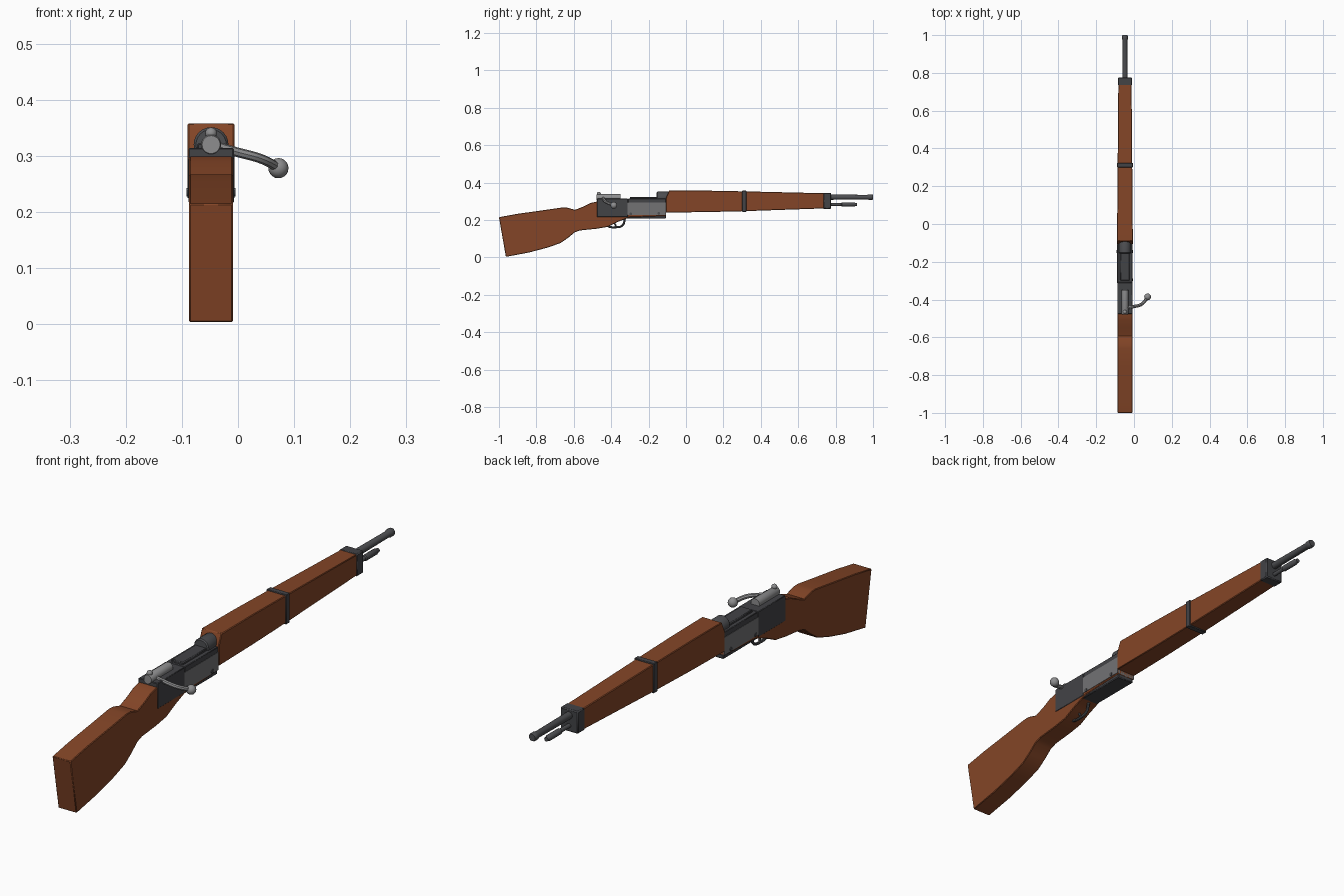
import bpy, bmesh, math
from mathutils import Vector

if "Cube" in bpy.data.objects:
    bpy.data.objects.remove(bpy.data.objects["Cube"])

CX = -0.048  # centre line of the long body


def material(name, r, g, b):
    m = bpy.data.materials.new(name)
    m.use_nodes = True
    m.diffuse_color = (r, g, b, 1)
    m.node_tree.nodes["Principled BSDF"].inputs["Base Color"].default_value = (r, g, b, 1)
    return m


wood = material("walnut_wood", 0.23, 0.06, 0.02)
dark = material("dark_steel", 0.055, 0.056, 0.062)
blued = material("blued_steel", 0.075, 0.077, 0.083)
plate = material("plate_steel", 0.17, 0.17, 0.175)
bright = material("bright_steel", 0.27, 0.27, 0.275)


def finish(name, bm, mat, bevel=0.0):
    bmesh.ops.recalc_face_normals(bm, faces=bm.faces)
    me = bpy.data.meshes.new(name)
    bm.to_mesh(me)
    bm.free()
    me.materials.append(mat)
    ob = bpy.data.objects.new(name, me)
    bpy.context.collection.objects.link(ob)
    if bevel:
        mod = ob.modifiers.new("bevel", "BEVEL")
        mod.width, mod.segments, mod.limit_method = bevel, 1, "ANGLE"
        mod.angle_limit = math.radians(50)
    smooth(ob)
    return ob


def smooth(ob):
    bpy.ops.object.select_all(action="DESELECT")
    ob.select_set(True)
    bpy.context.view_layer.objects.active = ob
    bpy.ops.object.shade_smooth_by_angle(angle=math.radians(32))


def prism(name, profile, half, mat, bevel=0.0):
    """Extrude a side outline (y, z) across x; half gives the half width at y."""
    bm = bmesh.new()
    sides = [[bm.verts.new((CX + s * half(y), y, z)) for y, z in profile] for s in (-1, 1)]
    for side in sides:
        bm.faces.new(side)
    n = len(profile)
    for i in range(n):
        j = (i + 1) % n
        bm.faces.new((sides[0][i], sides[0][j], sides[1][j], sides[1][i]))
    return finish(name, bm, mat, bevel)


def box(name, half, y0, y1, z0, z1, mat, bevel=0.0):
    outline = [(y0, z0), (y1, z0), (y1, z1), (y0, z1)]
    return prism(name, outline, lambda y: half, mat, bevel)


def lathe(name, z, rings, mat, seg=20):
    """Round part along y from (y, radius) rings."""
    bm = bmesh.new()
    loops = []
    for y, r in rings:
        loops.append([bm.verts.new((CX + r * math.cos(2 * math.pi * k / seg), y,
                                    z + r * math.sin(2 * math.pi * k / seg))) for k in range(seg)])
    for a, b in zip(loops, loops[1:]):
        for k in range(seg):
            bm.faces.new((a[k], a[(k + 1) % seg], b[(k + 1) % seg], b[k]))
    bm.faces.new(loops[0])
    bm.faces.new(loops[-1])
    return finish(name, bm, mat)


def ball(name, pos, r, mat):
    bm = bmesh.new()
    bmesh.ops.create_uvsphere(bm, u_segments=16, v_segments=10, radius=r)
    bmesh.ops.translate(bm, verts=bm.verts, vec=Vector(pos))
    return finish(name, bm, mat)


def tube(name, points, r, mat):
    cu = bpy.data.curves.new(name, "CURVE")
    cu.dimensions = "3D"
    cu.bevel_depth, cu.bevel_resolution, cu.use_fill_caps = r, 2, True
    cu.resolution_u = 6
    sp = cu.splines.new("BEZIER")
    sp.bezier_points.add(len(points) - 1)
    for bp, p in zip(sp.bezier_points, points):
        bp.co = p
        bp.handle_left_type = bp.handle_right_type = "AUTO"
    cu.materials.append(mat)
    ob = bpy.data.objects.new(name, cu)
    bpy.context.collection.objects.link(ob)
    bpy.ops.object.select_all(action="DESELECT")
    ob.select_set(True)
    bpy.context.view_layer.objects.active = ob
    bpy.ops.object.convert(target="MESH")
    smooth(bpy.context.object)


def stock_half(y):
    if y < -0.15:
        return 0.039
    return 0.042 - 0.007 * max(0, y + 0.1) / 0.84


# Wooden stock: butt, wrist, and the bed below the receiver
prism("stock", [
    (-1, 0.215), (-0.9, 0.233), (-0.75, 0.254), (-0.66, 0.267), (-0.635, 0.266),
    (-0.594, 0.254), (-0.55, 0.271), (-0.51, 0.291), (-0.47, 0.3), (-0.107, 0.29),
    (-0.107, 0.222), (-0.3, 0.215), (-0.364, 0.19), (-0.42, 0.163), (-0.48, 0.153),
    (-0.567, 0.144), (-0.595, 0.134), (-0.63, 0.105), (-0.67, 0.077), (-0.738, 0.053),
    (-0.84, 0.026), (-0.963, 0.003)], lambda y: 0.039, wood, 0.0025)

# Wooden fore-end
prism("fore_end", [
    (-0.107, 0.24), (0.1, 0.242), (0.31, 0.247), (0.74, 0.262), (0.74, 0.343),
    (0.31, 0.353), (0.1, 0.357), (-0.09, 0.358), (-0.107, 0.318)], stock_half, wood, 0.0025)

# Receiver body, rails and side plates
box("receiver_rear", 0.0405, -0.476, -0.31, 0.216, 0.314, dark, 0.002)
box("receiver_front", 0.0395, -0.31, -0.107, 0.285, 0.314, dark, 0.002)
box("receiver_side_plate", 0.0408, -0.312, -0.107, 0.226, 0.294, plate)
box("breech_cover", 0.025, -0.3, -0.15, 0.31, 0.323, dark, 0.003)
box("floor_plate", 0.036, -0.325, -0.107, 0.208, 0.226, dark, 0.003)
lathe("receiver_ring", 0.32, [(-0.157, 0.027), (-0.152, 0.031), (-0.094, 0.031), (-0.085, 0.027)], blued, 24)

# Bolt with rear cap, cocking bead, and bent handle
lathe("bolt_body", 0.32, [(-0.478, 0.016), (-0.474, 0.018), (-0.35, 0.018)], bright)
ball("cocking_bead", (CX, -0.466, 0.34), 0.0105, bright)
tube("bolt_handle", [(CX, -0.445, 0.32), (-0.007, -0.438, 0.308),
                     (0.04, -0.425, 0.295), (0.072, -0.388, 0.279)], 0.0085, bright)
ball("bolt_knob", (0.072, -0.386, 0.278), 0.018, bright)

# Trigger and guard
tube("trigger_guard", [(CX, -0.432, 0.18), (CX, -0.418, 0.167), (CX, -0.38, 0.161),
                       (CX, -0.34, 0.171), (CX, -0.326, 0.205)], 0.0055, blued)
tube("trigger", [(CX, -0.378, 0.2), (CX, -0.382, 0.185), (CX, -0.374, 0.168)], 0.0045, blued)

# Cross screws showing on both sides
for i, (y, z) in enumerate([(-0.145, 0.235), (-0.295, 0.232)]):
    bm = bmesh.new()
    bmesh.ops.create_cone(bm, cap_ends=True, segments=12, radius1=0.0075, radius2=0.0075,
                          depth=0.087 if i == 0 else 0.084)
    for v in bm.verts:
        v.co = (CX + v.co.z, y + v.co.x, z + v.co.y)
    finish("cross_screw_%d" % (i + 1), bm, blued)

# Barrel bands
box("middle_band", 0.042, 0.3, 0.323, 0.243, 0.357, dark, 0.002)
box("nose_band", 0.0375, 0.733, 0.776, 0.259, 0.345, dark, 0.004)

# Barrel with flared muzzle, and cleaning rod below it
lathe("barrel", 0.322, [(0.7, 0.0145), (0.97, 0.0125), (0.98, 0.0155), (0.995, 0.0155), (1, 0.013)], blued)
lathe("cleaning_rod", 0.283, [(0.74, 0.008), (0.83, 0.008), (0.834, 0.0115), (0.9, 0.0115),
                              (0.904, 0.009), (0.915, 0.008)], blued, 16)
